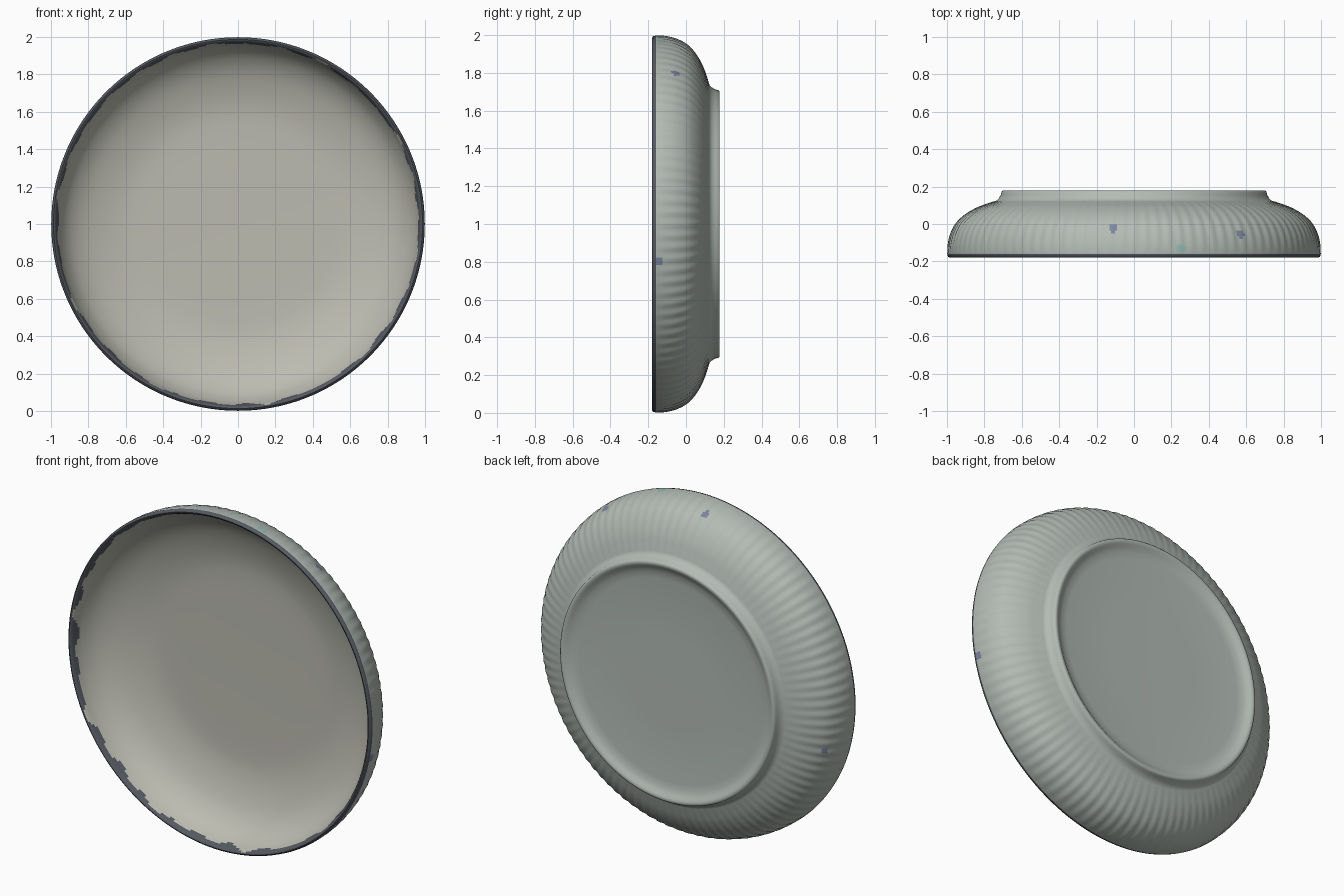
import bpy, bmesh, random
from math import cos, sin, pi, tau
from mathutils import Vector

if "Cube" in bpy.data.objects:
    bpy.data.objects.remove(bpy.data.objects["Cube"])

random.seed(4)
RIBS, PER = 100, 6
SEG = RIBS * PER

# Half profiles as (radius, y); the dish axis runs along y
INNER = [(0.25, 0.088), (0.5, 0.085), (0.62, 0.076), (0.73, 0.050),
         (0.83, 0.010), (0.905, -0.045), (0.95, -0.11), (0.972, -0.168)]
RIM = [(0.978, -0.177), (0.986, -0.18), (0.994, -0.175)]
WALL = [(0.998, -0.16), (0.995, -0.11), (0.98, -0.05), (0.947, 0.01),
        (0.897, 0.055), (0.835, 0.09), (0.775, 0.112), (0.735, 0.125)]
FOOT = [(0.722, 0.138), (0.712, 0.155), (0.708, 0.172), (0.702, 0.178), (0.69, 0.178),
        (0.68, 0.174), (0.665, 0.163), (0.64, 0.152), (0.6, 0.147), (0.3, 0.145)]


def smooth(points, steps):
    """Catmull-Rom through the points."""
    p = [Vector(q) for q in points]
    p = [2 * p[0] - p[1]] + p + [2 * p[-1] - p[-2]]
    out = []
    for a, b, c, d in zip(p, p[1:], p[2:], p[3:]):
        for i in range(steps):
            t = i / steps
            out.append(0.5 * (2 * b + (c - a) * t + (2 * a - 5 * b + 4 * c - d) * t * t
                              + (3 * b - a - 3 * c + d) * t ** 3))
    return out + [p[-2]]


def material(name, color):
    m = bpy.data.materials.new(name)
    m.diffuse_color = (*color, 1)
    m.use_nodes = True
    m.node_tree.nodes["Principled BSDF"].inputs["Base Color"].default_value = m.diffuse_color
    return m


# Profile list of (radius, y, zone, rib strength)
wall = smooth(WALL, 4)
profile = [(q.x, q.y, 0, 0) for q in smooth(INNER, 4)]
profile += [(r, y, 1, 0) for r, y in RIM]
for i, q in enumerate(wall):
    profile.append((q.x, q.y, 2, sin(pi * i / (len(wall) - 1)) ** 0.7))
profile += [(r, y, 2, 0) for r, y in FOOT]

# Spin the profile, pressing fine flutes into the outer wall
bm = bmesh.new()
rings = []
for r, y, zone, rib in profile:
    ring = []
    for s in range(SEG):
        a = tau * s / SEG
        rr = r + rib * 0.0025 * (cos(RIBS * a) - 0.3)
        ring.append(bm.verts.new((rr * cos(a), y, 1 + rr * sin(a))))
    rings.append(ring)

# Uneven dark glaze band along the rim
waves = [(random.randint(5, 40), random.random() * tau) for _ in range(6)]


def band(a):
    return -0.150 + 0.006 * sum(sin(n * a + ph) for n, ph in waves)


# Glaze flecks on the outer wall: centre, radius, slot
FLECKS = [((-0.11, -0.02, 1.97), 0.024, 3), ((0.57, -0.05, 1.80), 0.026, 3),
          ((0.25, -0.13, 1.96), 0.026, 4), ((0.98, -0.14, 0.80), 0.024, 3),
          ((-0.91, 0.0, 0.78), 0.024, 3)]
for k in range(len(rings) - 1):
    zone = profile[k][2]
    for s in range(SEG):
        t = (s + 1) % SEG
        f = bm.faces.new((rings[k][s], rings[k][t], rings[k + 1][t], rings[k + 1][s]))
        c = f.calc_center_median()
        f.material_index = zone
        if zone == 0 and c.y < band(tau * s / SEG):
            f.material_index = 1
        if zone == 2 and c.y < -0.168:
            f.material_index = 1
        if zone == 2:
            for pos, rad, slot in FLECKS:
                if (c - Vector(pos)).length < rad:
                    f.material_index = slot

# Close the floor and the underside with centre fans
for ring, y, zone in ((rings[0], 0.089, 0), (rings[-1], 0.144, 2)):
    mid = bm.verts.new((0, y, 1))
    for s in range(SEG):
        bm.faces.new((ring[s], ring[(s + 1) % SEG], mid)).material_index = zone
bmesh.ops.recalc_face_normals(bm, faces=bm.faces)

mesh = bpy.data.meshes.new("dish")
bm.to_mesh(mesh)
bm.free()
for name, color in (("inside_glaze", (0.50, 0.50, 0.44)), ("rim_glaze", (0.09, 0.10, 0.12)),
                    ("outside_glaze", (0.45, 0.50, 0.46)), ("blue_fleck", (0.20, 0.24, 0.36)),
                    ("teal_fleck", (0.30, 0.50, 0.47))):
    mesh.materials.append(material(name, color))
dish = bpy.data.objects.new("dish", mesh)
bpy.context.collection.objects.link(dish)
bpy.context.view_layer.objects.active = dish
dish.select_set(True)
bpy.ops.object.shade_smooth_by_angle(angle=0.9)
